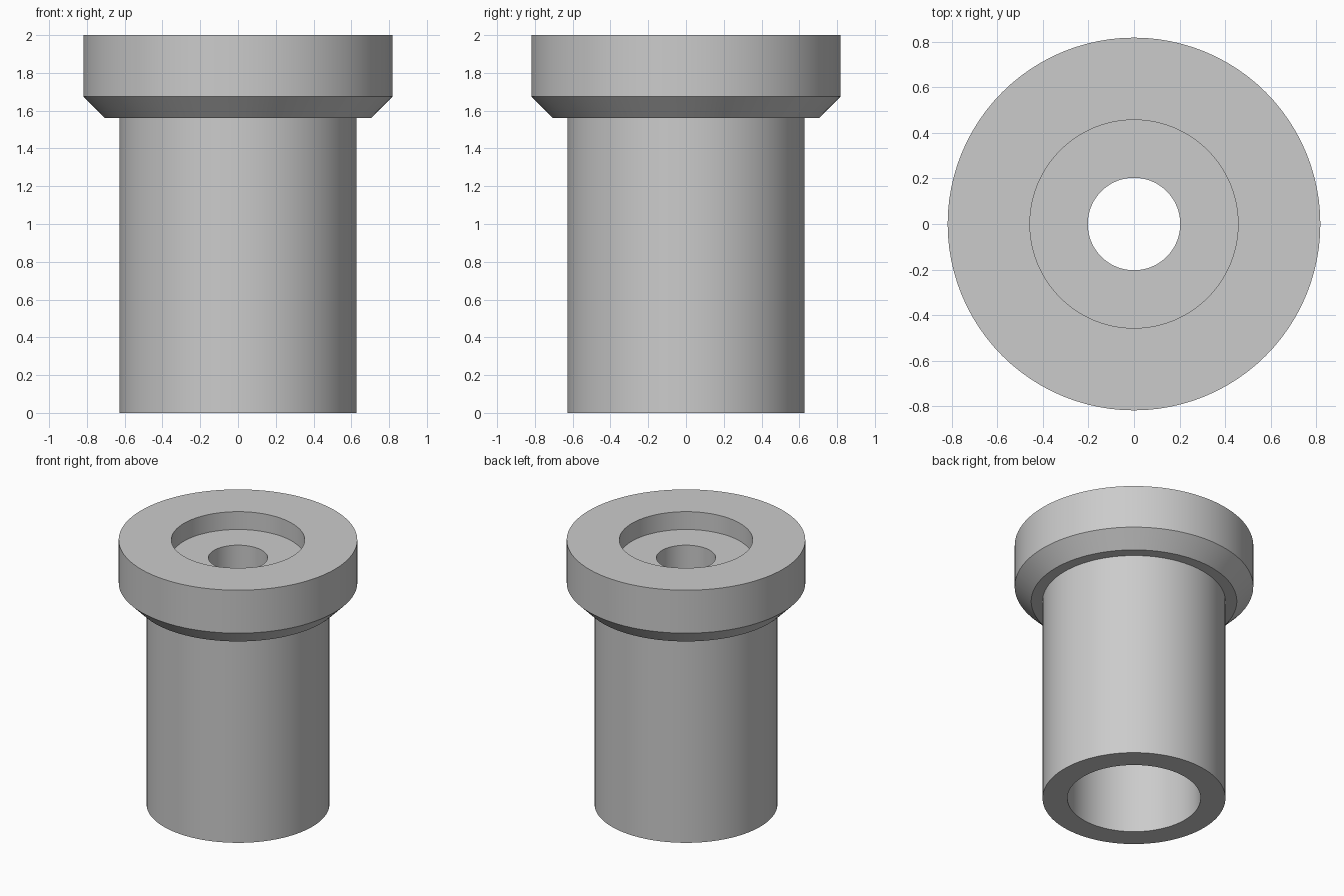
import bpy
import bmesh
from math import radians, tau
from mathutils import Vector

cube = bpy.data.objects.get("Cube")
if cube:
    bpy.data.objects.remove(cube, do_unlink=True)

SEGMENTS = 96

# Single grey material
grey = bpy.data.materials.new("plain grey")
grey.use_nodes = True
color = (0.6, 0.6, 0.6, 1)
grey.diffuse_color = color
grey.node_tree.nodes["Principled BSDF"].inputs["Base Color"].default_value = color


def lathe(name, profile):
    """Revolve a closed (radius, height) outline around the z axis."""
    bm = bmesh.new()
    verts = [bm.verts.new((r, 0, z)) for r, z in profile]
    edges = [bm.edges.new((v, verts[i - 1])) for i, v in enumerate(verts)]
    bmesh.ops.spin(bm, geom=verts + edges, cent=Vector(), axis=(0, 0, 1),
                   angle=tau, steps=SEGMENTS, use_merge=True)
    bmesh.ops.remove_doubles(bm, verts=bm.verts, dist=0.0001)
    bmesh.ops.recalc_face_normals(bm, faces=bm.faces)
    mesh = bpy.data.meshes.new(name)
    bm.to_mesh(mesh)
    bm.free()
    mesh.materials.append(grey)
    obj = bpy.data.objects.new(name, mesh)
    bpy.context.collection.objects.link(obj)
    bpy.ops.object.select_all(action='DESELECT')
    obj.select_set(True)
    bpy.context.view_layer.objects.active = obj
    bpy.ops.object.shade_smooth_by_angle(angle=radians(30))
    return obj


# Radii and heights of the turned part
body, bore, hole = 0.627, 0.457, 0.203
flange, chamfer = 0.818, 0.705
shoulder, rim, top = 1.56, 1.675, 2.0
recess_floor, bore_end = 1.865, 1.56

# Flanged sleeve: hollow body, chamfered flange, recessed through hole
lathe("flanged_sleeve", [
    (bore, 0), (body, 0), (body, shoulder),
    (chamfer, shoulder), (flange, rim), (flange, top),
    (bore, top), (bore, recess_floor), (hole, recess_floor),
    (hole, bore_end), (bore, bore_end),
])
